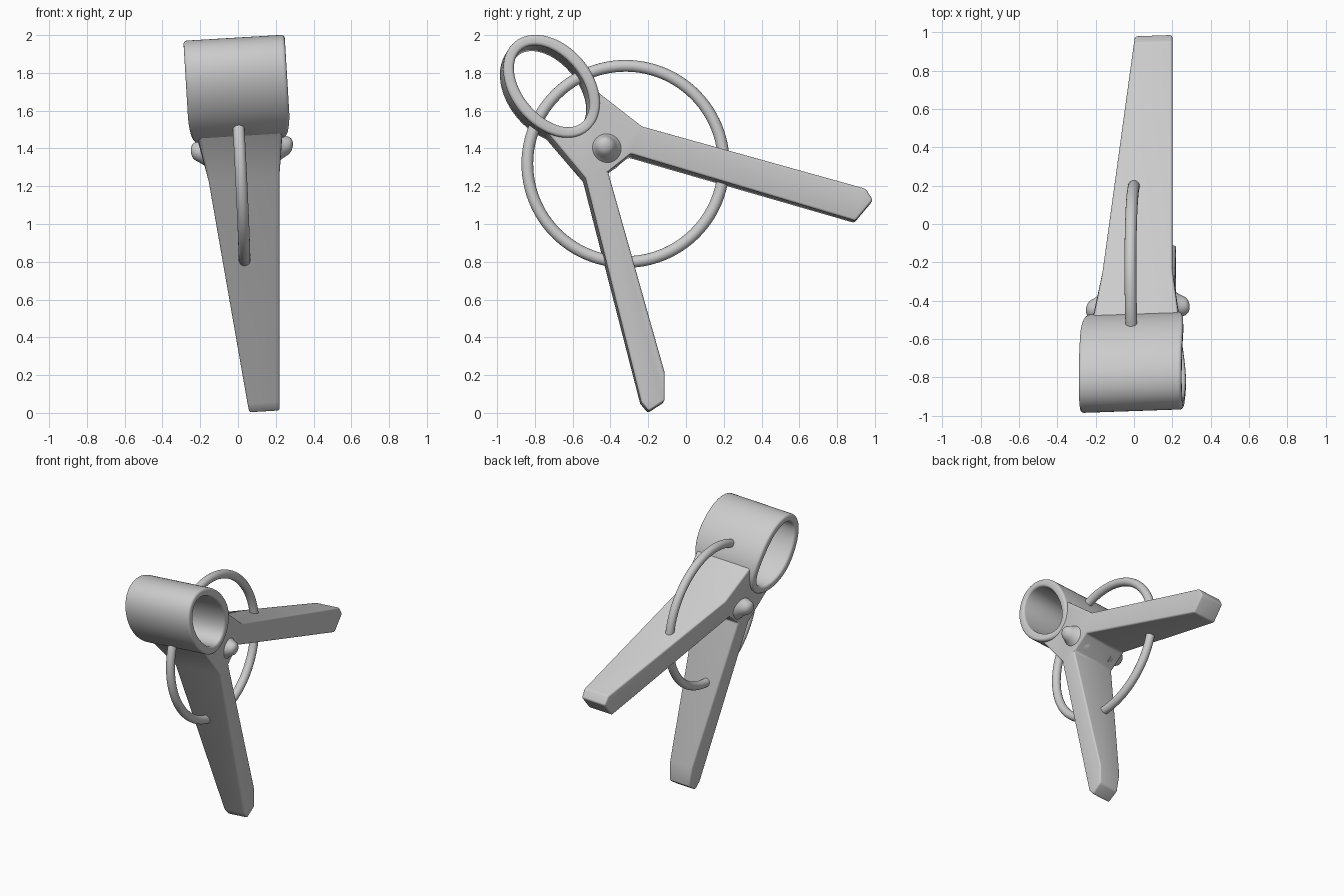
import bpy, bmesh, math
from mathutils import Vector

if "Cube" in bpy.data.objects:
    bpy.data.objects.remove(bpy.data.objects["Cube"])


def finish(name, bm, bevel=0.0, angle=35):
    bmesh.ops.recalc_face_normals(bm, faces=bm.faces)
    me = bpy.data.meshes.new(name)
    bm.to_mesh(me)
    bm.free()
    ob = bpy.data.objects.new(name, me)
    bpy.context.collection.objects.link(ob)
    bpy.ops.object.select_all(action='DESELECT')
    bpy.context.view_layer.objects.active = ob
    ob.select_set(True)
    if bevel:
        m = ob.modifiers.new("soft_edges", 'BEVEL')
        m.width = bevel
        m.segments = 4
        m.limit_method = 'ANGLE'
        m.angle_limit = math.radians(40)
        bpy.ops.object.modifier_apply(modifier=m.name)
    bpy.ops.object.shade_smooth_by_angle(angle=math.radians(angle))
    return ob


def lean(x, y, z):
    # the whole clip is rolled slightly, so points shift with x
    return (x, y + 0.035 * x, z + 0.06 * x)


CY, CZ = -0.72, 1.715


def oval(a, b, t):
    # tilted ellipse of the eyelet in the y-z plane
    u, v = a * math.cos(t), b * math.sin(t)
    return CY + 0.64 * u + 0.77 * v, CZ - 0.77 * u + 0.64 * v


# Oval eyelet tube
bm = bmesh.new()
N = 72
rings = []
for i in range(N):
    t = 2 * math.pi * i / N
    pinch = 0.035 * max(0, math.cos(t)) ** 2
    ring = []
    for a, b, side in ((0.305, 0.215, -1), (0.305, 0.215, 1), (0.25, 0.155, 1), (0.25, 0.155, -1)):
        y, z = oval(a, b, t)
        x = side * (0.268 - pinch) - 0.005 - 0.06 * (z - CZ)
        ring.append(bm.verts.new(lean(x, y, z)))
    rings.append(ring)
for i in range(N):
    p, q = rings[i], rings[(i + 1) % N]
    for k in range(4):
        bm.faces.new((p[k], p[(k + 1) % 4], q[(k + 1) % 4], q[k]))
finish("eyelet", bm, 0.018)

# Clip body: neck, hub and two tapering legs as one outline (y, z, left x, right x)
P = {
    'B': (-0.24, 1.505, -0.165, 0.20),
    'C': (0.945, 1.175, 0.0, 0.20),
    'D': (0.983, 1.115, 0.005, 0.20),
    'E': (0.89, 1.005, 0.005, 0.20),
    'G': (-0.30, 1.36, -0.16, 0.20),
    'H': (-0.42, 1.265, -0.15, 0.21),
    'I': (-0.12, 0.20, 0.03, 0.22),
    'J': (-0.12, 0.05, 0.055, 0.22),
    'K': (-0.205, -0.005, 0.06, 0.22),
    'L': (-0.245, 0.045, 0.05, 0.22),
    'M': (-0.54, 1.23, -0.155, 0.22),
}
arc = []
for i in range(9):
    y, z = oval(0.278, 0.185, math.radians(-70 + 130 * i / 8))
    P['a%d' % i] = (y, z, -0.215, 0.235)
    arc.append('a%d' % i)
panels = [['M'] + arc + ['B'], list('BGHM'), list('BCDEG'), list('HIJKLM')]
outline = list('BCDEGHIJKLM') + arc
bm = bmesh.new()
left = {k: bm.verts.new(lean(p[2], p[0], p[1])) for k, p in P.items()}
right = {k: bm.verts.new(lean(p[3], p[0], p[1])) for k, p in P.items()}
for f in panels:
    bm.faces.new([left[k] for k in f])
    bm.faces.new([right[k] for k in reversed(f)])
for k, n in zip(outline, outline[1:] + outline[:1]):
    bm.faces.new((left[k], left[n], right[n], right[k]))
finish("clip_body", bm, 0.022)

# Flared pivot nubs on both sides of the hub
S = 32
for name, s in (("left_nub", -1), ("right_nub", 1)):
    bm = bmesh.new()
    prev = None
    prof = ((0.10, 0.105), (0.165, 0.10), (0.185, 0.085), (0.205, 0.068), (0.23, 0.055),
            (0.25, 0.046), (0.263, 0.032), (0.27, 0.012))
    for j, (d, r) in enumerate(prof):
        f = j / (len(prof) - 1)
        cy, cz = -0.43 - 0.012 * f, 1.385 + 0.02 * f
        cur = [bm.verts.new(lean(0.02 + s * d, cy + r * math.cos(2 * math.pi * i / S),
                                 cz + r * math.sin(2 * math.pi * i / S))) for i in range(S)]
        if prev:
            for i in range(S):
                bm.faces.new((prev[i], prev[(i + 1) % S], cur[(i + 1) % S], cur[i]))
        else:
            bm.faces.new(cur)
        prev = cur
    bm.faces.new(prev)
    finish(name, bm, 0, 60)

# Round wire spring passing through neck and legs
q = Vector((0, 0, 1)).rotation_difference(Vector((1, 0.01, 0.05)))
bpy.ops.mesh.primitive_torus_add(major_radius=0.52, minor_radius=0.031, major_segments=96,
                                 minor_segments=20, location=(0.008, -0.32, 1.318),
                                 rotation=q.to_euler())
spring = bpy.context.object
spring.name = "wire_spring"
bpy.ops.object.shade_smooth()
